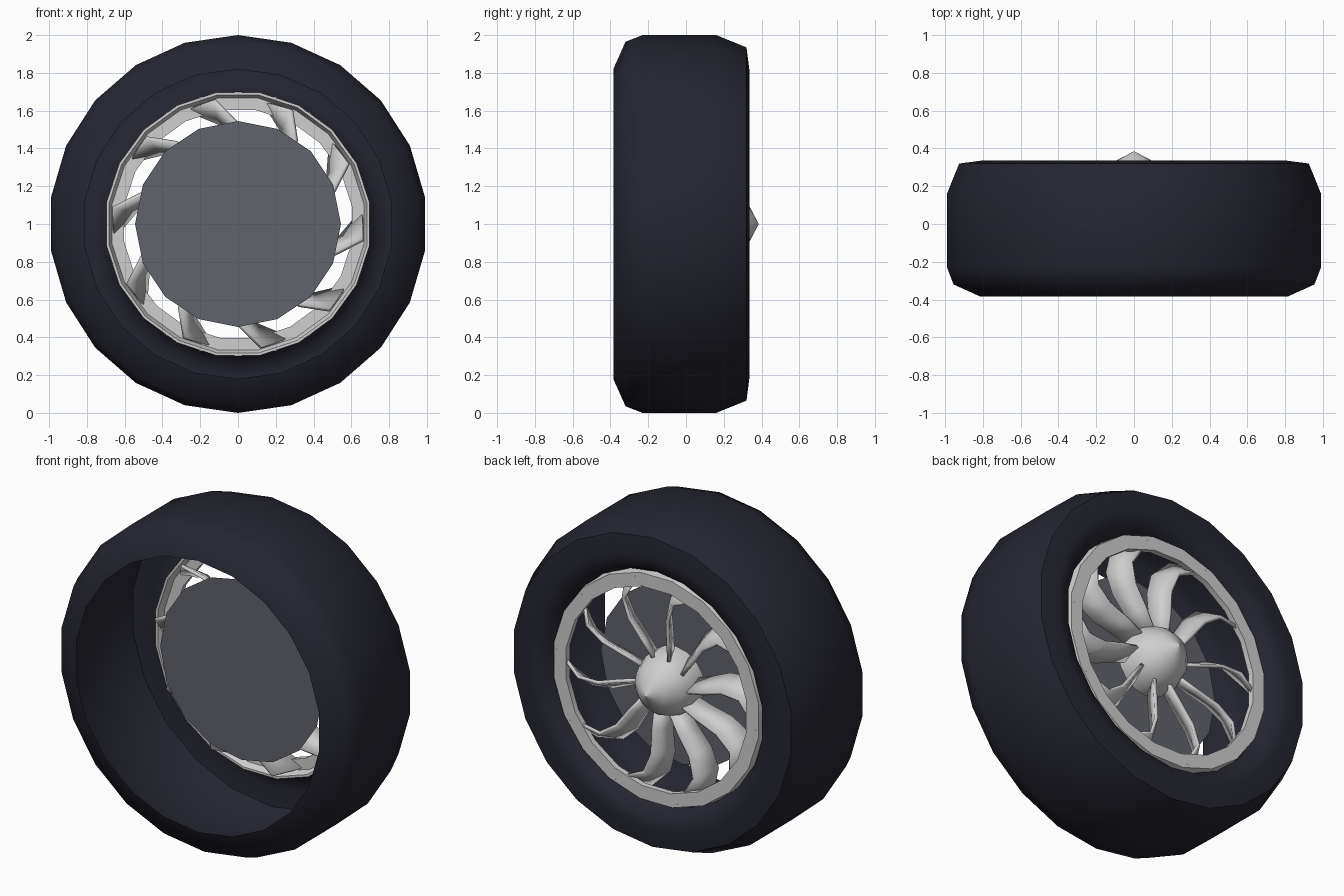
import bpy, bmesh, math

if "Cube" in bpy.data.objects:
    bpy.data.objects.remove(bpy.data.objects["Cube"])

CENTRE_Z = 1.0


def material(name, rgb):
    m = bpy.data.materials.new(name)
    m.diffuse_color = (*rgb, 1)
    m.use_nodes = True
    m.node_tree.nodes["Principled BSDF"].inputs["Base Color"].default_value = m.diffuse_color
    return m


RUBBER = material("dark rubber", (0.018, 0.018, 0.030))
METAL = material("light metal", (0.62, 0.62, 0.62))
DISC = material("disc grey", (0.115, 0.125, 0.148))


def polar(r, angle, y):
    """Point at radius r, angle in degrees clockwise from the top as seen from the front."""
    a = math.radians(angle)
    return (r * math.sin(a), y, CENTRE_Z + r * math.cos(a))


def finish(name, bm, mat, smooth):
    bmesh.ops.remove_doubles(bm, verts=bm.verts, dist=1e-5)
    bmesh.ops.recalc_face_normals(bm, faces=bm.faces)
    mesh = bpy.data.meshes.new(name)
    bm.to_mesh(mesh)
    bm.free()
    mesh.materials.append(mat)
    ob = bpy.data.objects.new(name, mesh)
    bpy.context.collection.objects.link(ob)
    bpy.ops.object.select_all(action='DESELECT')
    ob.select_set(True)
    bpy.context.view_layer.objects.active = ob
    if smooth:
        bpy.ops.object.shade_smooth_by_angle(angle=math.radians(smooth))
    return ob


def lathe(name, profile, sides, mat, smooth, phase=0.0, closed=False):
    """Revolve (radius, y) points about the axle."""
    bm = bmesh.new()
    step = 360 / sides
    rings = [[bm.verts.new(polar(r, phase + step * i, y)) for i in range(sides)]
             for r, y in profile]
    pairs = list(zip(rings, rings[1:]))
    if closed:
        pairs.append((rings[-1], rings[0]))
    for a, b in pairs:
        for i in range(sides):
            j = (i + 1) % sides
            bm.faces.new((a[i], a[j], b[j], b[i]))
    return finish(name, bm, mat, smooth)


# Tyre: open shell, wide opening at the front, tucked in around the rim at the back
lathe("tyre", [(0.82, -0.385), (0.965, -0.32), (1.0, -0.23), (1.0, 0.16),
               (0.935, 0.32), (0.82, 0.335), (0.74, 0.32), (0.70, 0.25)],
      22, RUBBER, 60)

# Rim ring with a small lip
lathe("rim", [(0.61, 0.285), (0.692, 0.285), (0.706, 0.21), (0.692, 0.21),
              (0.675, 0.25), (0.61, 0.25)],
      20, METAL, 30, phase=9, closed=True)

# Domed hub cap
lathe("hub_cap", [(0.0005, 0.385), (0.09, 0.338), (0.155, 0.27), (0.19, 0.19), (0.195, 0.10)],
      16, METAL, 60)

# Flat brake disc
bm = bmesh.new()
bm.faces.new([bm.verts.new(polar(0.545, i * 22.5, 0.035)) for i in range(16)])
finish("brake_disc", bm, DISC, 0)

# Swept blades: radius, back edge angle, sideways lean, back edge y, front edge y
SECTIONS = [(0.15, -18, 0.045, 0.23, 0.13), (0.28, -11, 0.055, 0.245, 0.13),
            (0.42, -7.5, 0.07, 0.255, 0.13), (0.54, -10.5, 0.09, 0.265, 0.135),
            (0.665, -24.5, 0.16, 0.28, 0.15)]
bm = bmesh.new()
for k in range(10):
    rows = []
    for r, angle, lean, y_back, y_front in SECTIONS:
        a = angle + 36 * k
        rows.append((bm.verts.new(polar(r, a, y_back)),
                     bm.verts.new(polar(r, a + math.degrees(lean / r), y_front))))
    for (a, b), (c, d) in zip(rows, rows[1:]):
        bm.faces.new((a, b, d, c))
blades = finish("blades", bm, METAL, 30)
solid = blades.modifiers.new("thickness", 'SOLIDIFY')
solid.thickness = 0.02
solid.offset = 0
